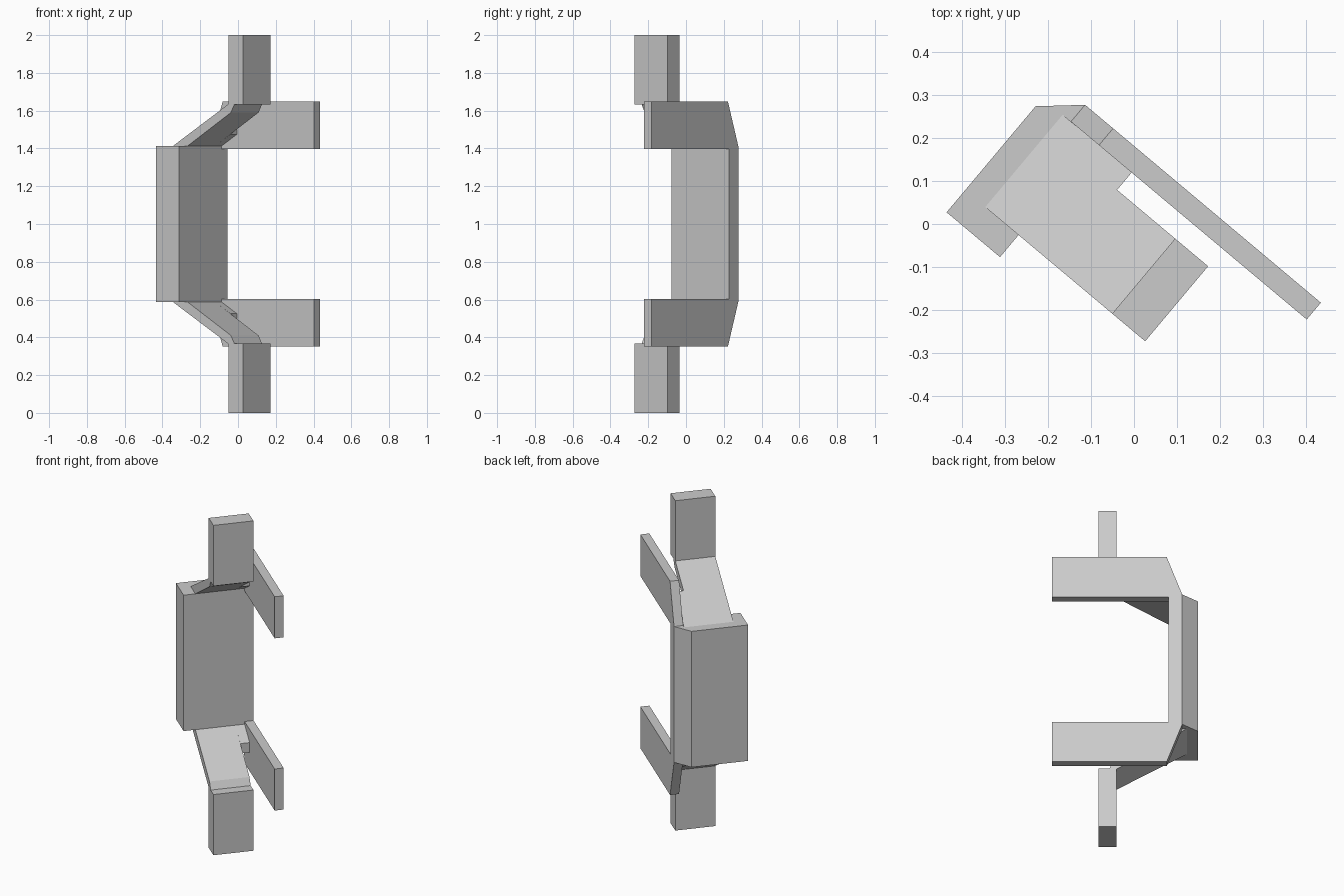
import bpy, bmesh
from math import radians
from mathutils import Vector

old = bpy.data.objects.get("Cube")
if old:
    bpy.data.objects.remove(old, do_unlink=True)

grey = bpy.data.materials.new("plain_grey")
grey.use_nodes = True
colour = (0.6, 0.6, 0.6, 1)
grey.diffuse_color = colour
grey.node_tree.nodes["Principled BSDF"].inputs["Base Color"].default_value = colour


def prism(name, profile, low, high, axis="y", mirror=False):
    """Extrude a profile along local y (points are x, z) or z (points are x, y)."""
    bm = bmesh.new()
    if axis == "y":
        verts = [bm.verts.new((a, low, b)) for a, b in profile]
        step = Vector((0, high - low, 0))
    else:
        verts = [bm.verts.new((a, b, low)) for a, b in profile]
        step = Vector((0, 0, high - low))
    face = bm.faces.new(verts)
    out = bmesh.ops.extrude_face_region(bm, geom=[face], use_keep_orig=True)
    moved = [v for v in out["geom"] if isinstance(v, bmesh.types.BMVert)]
    bmesh.ops.translate(bm, verts=moved, vec=step)
    bmesh.ops.recalc_face_normals(bm, faces=bm.faces)
    mesh = bpy.data.meshes.new(name)
    bm.to_mesh(mesh)
    bm.free()
    mesh.materials.append(grey)
    obj = bpy.data.objects.new(name, mesh)
    bpy.context.collection.objects.link(obj)
    # Whole bracket is turned about the vertical, centred at mid height
    obj.location = (0, 0, 1)
    obj.rotation_euler = (0, 0, radians(-40))
    if mirror:
        mod = obj.modifiers.new("mirror", "MIRROR")
        mod.use_axis = (False, False, True)
        mod.use_mirror_merge = False
    return obj


half = 0.412   # half height of the main panel
inner = -0.189  # inner face of the panel
front, back = -0.192, 0.0355  # width of the tabs

# Main panel with the angled corner that joins the forked plate
prism("main_panel",
      [(-0.351, -0.259), (inner, -0.259), (inner, 0.1), (-0.265, 0.1),
       (-0.265, 0.139), (-0.351, 0.0625)], -half, half, axis="z")

# C-shaped plate with two arms and chamfered outer corners
upper = [(-0.265, half), (-0.18, 0.648), (0.45, 0.648), (0.45, 0.396), (inner, 0.396)]
prism("forked_plate", upper + [(u, -z) for u, z in reversed(upper)], 0.088, 0.139)

# Sloped struts from the panel to the tabs
prism("sloped_strut",
      [(-0.29, half), (0.095, 0.635), (0.137, 0.635), (0.112, 0.59), (inner, half)],
      front, back, mirror=True)

# Short sideways extension of each strut to the plate
prism("strut_web",
      [(-0.29, half), (-0.081, 0.534), (-0.081, 0.475), (inner, half)],
      back, 0.088, mirror=True)

# Upright end tabs
prism("end_tab", [(0.095, 0.632), (0.195, 0.632), (0.195, 1), (0.095, 1)],
      front, back, mirror=True)
